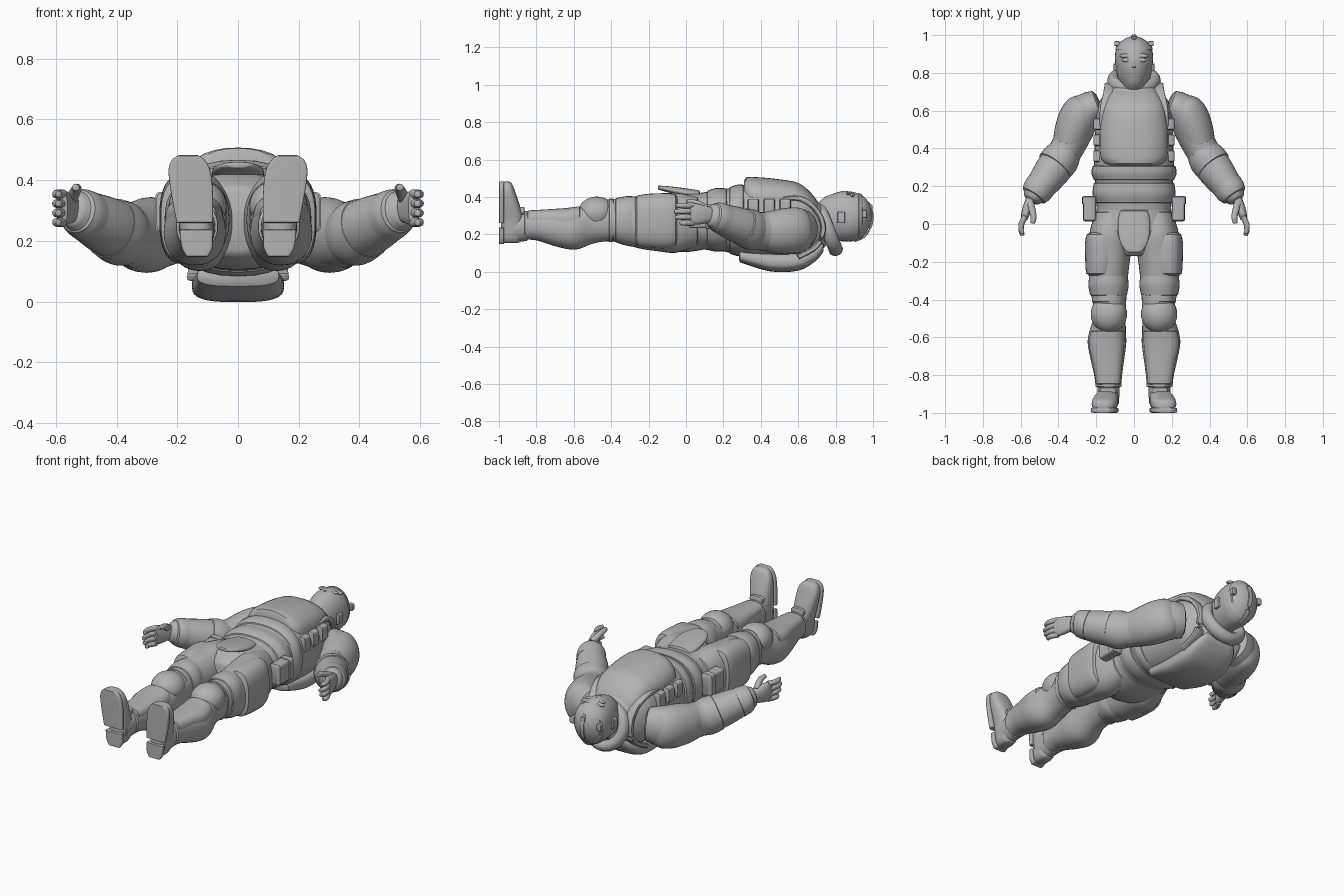
import bpy, bmesh, math
from mathutils import Vector

grey = bpy.data.materials.new("plain grey")
grey.diffuse_color = (0.45, 0.45, 0.45, 1)


def finish(ob, mirror=False):
    ob.data.materials.append(grey)
    if mirror:
        ob.modifiers.new("mirror", 'MIRROR').use_axis = (True, False, False)
    bpy.ops.object.select_all(action='DESELECT')
    ob.select_set(True)
    bpy.context.view_layer.objects.active = ob
    bpy.ops.object.shade_smooth_by_angle(angle=math.radians(40))


def spline(rows, k):
    """Catmull-Rom through section rows."""
    out = []
    for i in range(len(rows) - 1):
        p0, p1 = rows[max(i - 1, 0)], rows[i]
        p2, p3 = rows[i + 1], rows[min(i + 2, len(rows) - 1)]
        for s in range(k):
            t = s / k
            out.append([0.5 * (2 * b + (c - a) * t + (2 * a - 5 * b + 4 * c - d) * t * t
                               + (3 * b - a - 3 * c + d) * t ** 3)
                        for a, b, c, d in zip(p0, p1, p2, p3)])
    return out + [list(rows[-1])]


def tube(name, rows, axis=None, e=2.0, n=32, k=4, mirror=False):
    """Loft of superellipse sections: x, y, z, half width, half depth."""
    rows = spline(rows, k)
    pts = [Vector(r[:3]) for r in rows]
    rings = []
    for i, r in enumerate(rows):
        t = (pts[min(i + 1, len(pts) - 1)] - pts[max(i - 1, 0)]).normalized()
        if axis:
            t = Vector(axis) * (1 if t.dot(Vector(axis)) > 0 else -1)
        rings.append((pts[i], t, max(r[3], .002), max(r[4], .002)))

    def cap(ring, sign):
        p, t, a, b = ring
        d = min(.02, min(a, b) * .35)
        return (p + t * d * .5 * sign, t, a - d, b - d)
    rings = [cap(rings[0], -1)] + rings + [cap(rings[-1], 1)]
    bm = bmesh.new()
    loops = []
    for p, t, a, b in rings:
        up = Vector((0, 1, 0)) if abs(t.z) > .9 else Vector((0, 0, 1))
        up = (up - t * up.dot(t)).normalized()
        side = up.cross(t)
        vs = []
        for j in range(n):
            c, s = math.cos(2 * math.pi * j / n), math.sin(2 * math.pi * j / n)
            u = math.copysign(abs(c) ** (2 / e), c) * a
            v = math.copysign(abs(s) ** (2 / e), s) * b
            vs.append(bm.verts.new(p + side * u + up * v))
        loops.append(vs)
    for A, B in zip(loops, loops[1:]):
        for j in range(n):
            bm.faces.new((A[j], A[(j + 1) % n], B[(j + 1) % n], B[j]))
    bm.faces.new(loops[0])
    bm.faces.new(loops[-1])
    bmesh.ops.recalc_face_normals(bm, faces=bm.faces)
    me = bpy.data.meshes.new(name)
    bm.to_mesh(me)
    bm.free()
    ob = bpy.data.objects.new(name, me)
    bpy.context.collection.objects.link(ob)
    finish(ob, mirror)
    return ob


def blob(name, c, r, mirror=True):
    """Ellipsoid stretched along y."""
    rows = []
    for i in range(9):
        a = math.pi * (i + .25) / 8.5
        rows.append((c[0], c[1] - r[1] * math.cos(a), c[2], r[0] * math.sin(a), r[2] * math.sin(a)))
    tube(name, rows, Y, k=2, mirror=mirror)


def block(name, c, h, mirror=True, e=6):
    """Rounded block given by centre and half sizes."""
    x, y, z = c
    d = min(.01, h[1] * .4)
    tube(name, [(x, y - h[1] + d, z, h[0], h[2]), (x, y + h[1] - d, z, h[0], h[2])], Y, e, 24, 1, mirror)


Y, Z = (0, 1, 0), (0, 0, 1)

# head, eyes, headset
tube("head", [(0, .68, .24, .075, .09), (0, .73, .275, .07, .115), (0, .78, .29, .088, .125),
              (0, .84, .297, .098, .134), (0, .90, .295, .1, .13), (0, .95, .298, .084, .105),
              (0, .98, .303, .05, .062), (0, .99, .305, .025, .03)], Y)
blob("eye", (.04, .868, .418), (.026, .011, .008))
blob("brow_ridge", (.042, .89, .41), (.034, .012, .011))
block("nose_fold", (0, .845, .424), (.012, .025, .009), False, 2)
tube("head_strap", [(0, .925, .297, .1, .125), (0, .94, .297, .094, .117)], Y, k=1)
tube("crown_strap", [(.0, .90, .165, .012, .006), (0, .955, .19, .012, .006), (0, .99, .25, .012, .006),
                     (0, .996, .31, .012, .006), (0, .975, .37, .012, .006)], e=4, n=16)
block("strap_clip", (.09, .955, .31), (.014, .018, .02))
block("crown_clip", (0, .985, .34), (.014, .014, .02), False)
block("ear_piece", (.096, .83, .29), (.012, .028, .03))

# collar
bpy.ops.mesh.primitive_torus_add(major_radius=.11, minor_radius=.032, major_segments=40, minor_segments=14,
                                 location=(0, .758, .225), rotation=(math.radians(-68), 0, 0))
collar = bpy.context.object
collar.name = "collar"
collar.scale = (1, 1.05, 1.2)
finish(collar)

# torso and vest
tube("torso", [(0, .06, .27, .195, .15), (0, .2, .275, .205, .165), (0, .32, .27, .212, .195),
               (0, .5, .265, .205, .2), (0, .62, .255, .195, .185), (0, .7, .24, .145, .14),
               (0, .745, .235, .1, .1)], Y, 2.4)
tube("chest_plate", [(0, .32, .39, .155, .115), (0, .36, .39, .178, .117), (0, .48, .38, .182, .117),
                     (0, .6, .375, .165, .1), (0, .67, .345, .14, .075), (0, .7, .33, .115, .05)], Y, 2.3)
tube("back_panel", [(0, .29, .085, .135, .035), (0, .45, .055, .15, .053), (0, .6, .058, .15, .052),
                    (0, .69, .095, .13, .04), (0, .73, .13, .1, .03)], Y, 3)
tube("waist_band", [(0, .235, .275, .213, .178), (0, .27, .275, .226, .19), (0, .305, .275, .22, .192)], Y, 2.4)
tube("belt", [(0, .115, .275, .205, .158), (0, .16, .278, .22, .17), (0, .215, .278, .213, .168)], Y, 2.4)
tube("shoulder_strap", [(.155, .52, .39, .028, .012), (.152, .61, .39, .028, .014), (.135, .69, .335, .028, .014),
                        (.128, .735, .24, .028, .014), (.132, .70, .14, .028, .014),
                        (.14, .6, .08, .028, .014)], e=4, n=16, mirror=True)
for i in range(3):
    block("side_pouch", (.185, .36 + .085 * i, .345), (.03, .036, .045))
block("belt_pouch", (.235, .08, .295), (.034, .07, .062))
block("pouch_flap", (.237, .125, .295), (.037, .028, .066))

# pelvis and groin guard
tube("pelvis", [(0, .1, .27, .195, .15), (0, 0, .265, .205, .16), (0, -.08, .265, .195, .152),
                (0, -.16, .265, .1, .115)], Y, 2.4)
tube("groin_guard", [(0, .07, .405, .075, .03), (0, .0, .422, .086, .024), (0, -.08, .438, .078, .018),
                     (0, -.13, .447, .055, .013), (0, -.148, .45, .035, .01)], Y, 2.5)

# legs
tube("leg", [(.115, .06, .27, .09, .13), (.125, -.05, .262, .112, .16), (.13, -.15, .262, .113, .152),
             (.135, -.25, .265, .106, .14), (.135, -.35, .272, .098, .118), (.13, -.42, .275, .088, .112),
             (.13, -.5, .258, .086, .108), (.14, -.57, .235, .097, .112), (.143, -.63, .228, .102, .107),
             (.141, -.71, .237, .09, .097), (.137, -.8, .248, .074, .08), (.135, -.86, .248, .068, .076)],
     Y, 2.2, mirror=True)
tube("thigh_guard", [(.18, -.055, .275, .07, .138), (.177, -.1, .272, .082, .148),
                     (.175, -.2, .272, .083, .145), (.18, -.262, .272, .074, .135)], Y, 2.6, mirror=True)
tube("thigh_cuff", [(.135, -.275, .268, .1, .135), (.135, -.32, .272, .107, .132),
                    (.135, -.375, .275, .098, .118)], Y, 2.3, mirror=True)
blob("knee_pad", (.133, -.477, .315), (.096, .1, .087))
tube("knee_strap", [(.133, -.39, .275, .09, .116), (.133, -.41, .275, .09, .116)], Y, 2.3, k=1, mirror=True)
tube("shin_guard", [(.14, -.57, .275, .09, .075), (.145, -.64, .275, .094, .066), (.14, -.74, .28, .078, .054),
                    (.136, -.845, .282, .064, .046)], Y, 2.6, mirror=True)

# boots
tube("boot_cuff", [(.135, -.85, .245, .06, .08), (.135, -.9, .24, .058, .08), (.135, -.95, .235, .055, .08)],
     Y, mirror=True)
tube("boot", [(.134, -.935, .16, .035, .05), (.135, -.932, .19, .05, .058), (.14, -.93, .28, .058, .06),
              (.15, -.94, .36, .066, .05), (.158, -.952, .43, .066, .038), (.162, -.958, .465, .052, .03),
              (.163, -.962, .478, .034, .024)], Z, 2.6, mirror=True)
tube("boot_heel", [(.134, -.986, .15, .036, .014), (.135, -.986, .18, .051, .014), (.138, -.986, .235, .054, .014)],
     Z, 6, mirror=True)
tube("boot_sole", [(.143, -.986, .262, .06, .014), (.152, -.986, .36, .069, .014), (.16, -.986, .43, .069, .014),
                   (.164, -.986, .465, .055, .014), (.164, -.986, .48, .036, .014)], Z, 6, mirror=True)
block("boot_tongue", (.138, -.885, .325), (.042, .028, .022), True, 3)

# arms
tube("arm", [(.19, .63, .23, .08, .1), (.26, .59, .225, .095, .115), (.32, .47, .215, .092, .108),
             (.37, .375, .22, .088, .1), (.42, .3, .242, .096, .098), (.475, .225, .27, .086, .088),
             (.52, .165, .294, .07, .074), (.545, .13, .304, .045, .055)], mirror=True)
tube("shoulder_pad", [(.245, .665, .23, .04, .07), (.262, .63, .226, .085, .112), (.29, .57, .22, .104, .124),
                      (.322, .49, .215, .1, .118), (.348, .42, .215, .085, .104)], mirror=True)
tube("elbow_pad", [(.362, .385, .218, .088, .1), (.388, .345, .226, .1, .108), (.42, .305, .242, .1, .102)],
     mirror=True)
tube("wrist_cuff", [(.492, .205, .278, .083, .084), (.515, .172, .292, .08, .08), (.53, .15, .298, .07, .072)],
     mirror=True)

# hands
tube("palm", [(.54, .14, .304, .03, .04), (.558, .1, .306, .028, .048), (.572, .06, .308, .024, .056),
              (.58, .025, .308, .018, .055)], Y, 2.5, 20, mirror=True)
for i in range(4):
    z, tip = .261 + .031 * i, (-.03, -.052, -.06, -.05)[i]
    tube("finger", [(.576, .04, z, .015, .016), (.594, .005, z, .015, .015), (.598, tip * .5, z, .014, .014),
                    (.591, tip, z, .011, .011)], n=12, mirror=True)
tube("thumb", [(.55, .11, .335, .02, .022), (.538, .07, .36, .018, .018), (.532, .035, .373, .016, .015),
               (.535, .005, .376, .012, .011)], n=12, mirror=True)
